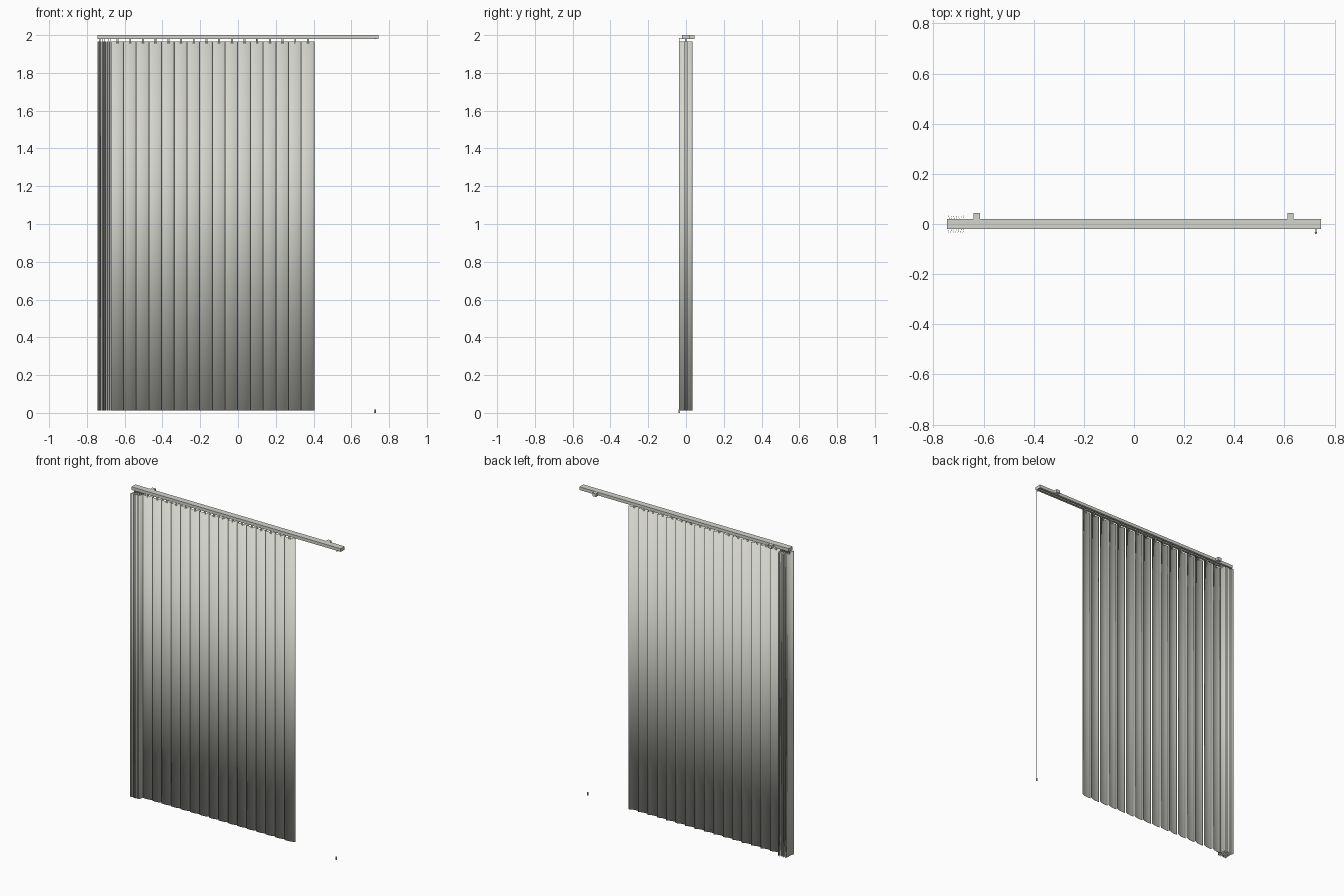
import bpy, bmesh, math

if "Cube" in bpy.data.objects:
    bpy.data.objects.remove(bpy.data.objects["Cube"])

def material(name, rgb):
    m = bpy.data.materials.new(name)
    m.diffuse_color = (*rgb, 1)
    m.use_nodes = True
    m.node_tree.nodes["Principled BSDF"].inputs["Base Color"].default_value = m.diffuse_color
    return m

PALE = material("warm pale grey", (0.66, 0.66, 0.61))

def finish(name, bm, smooth=False):
    bmesh.ops.recalc_face_normals(bm, faces=bm.faces[:])
    me = bpy.data.meshes.new(name)
    bm.to_mesh(me)
    bm.free()
    me.materials.append(PALE)
    for p in me.polygons:
        p.use_smooth = smooth
    ob = bpy.data.objects.new(name, me)
    bpy.context.collection.objects.link(ob)
    return ob

def prism(name, loop, axis, a, b, smooth=False):
    """Extrude a closed 2D outline along x (outline in y,z) or z (outline in x,y)."""
    bm = bmesh.new()
    put = (lambda p, t: (t, p[0], p[1])) if axis == "x" else (lambda p, t: (p[0], p[1], t))
    lo = [bm.verts.new(put(p, a)) for p in loop]
    hi = [bm.verts.new(put(p, b)) for p in loop]
    n = len(loop)
    for i in range(n):
        j = (i + 1) % n
        bm.faces.new((lo[i], lo[j], hi[j], hi[i]))
    bm.faces.new(lo)
    bm.faces.new(hi)
    return finish(name, bm, smooth)

def rect(x0, x1, y0, y1):
    return [(x0, y0), (x1, y0), (x1, y1), (x0, y1)]

def circle(x, y, r, n):
    return [(x + r * math.cos(2 * math.pi * i / n), y + r * math.sin(2 * math.pi * i / n))
            for i in range(n)]

# Head rail: channel with a slot underneath, closed by end caps
channel = [(-0.02, 1.98), (-0.006, 1.98), (-0.006, 1.983), (-0.016, 1.983), (-0.016, 1.996),
           (0.016, 1.996), (0.016, 1.983), (0.006, 1.983), (0.006, 1.98), (0.02, 1.98),
           (0.02, 2.0), (-0.02, 2.0)]
prism("head_rail", channel, "x", -0.742, 0.742)
for side, x in (("left", -0.742), ("right", 0.742)):
    s = 1 if x > 0 else -1
    prism("rail_end_" + side, rect(-0.02, 0.02, 1.979, 2.0), "x", x, x + s * 0.003)

# Wall brackets behind the rail
for side, x in (("left", -0.627), ("right", 0.624)):
    prism("bracket_" + side, rect(x - 0.0125, x + 0.0125, 0.02, 0.044), "z", 1.979, 1.999)

# Curved vane, smooth all round, with a hanger going up into the rail
def vane(name, x, y, angle):
    half, sag, thick, n = 0.0355, 0.006, 0.0012, 8
    us = [-1 + 2 * i / n for i in range(n + 1)]
    front = [(u * half, -sag * (0.6 - u * u)) for u in us]
    back = [(px, py + thick) for px, py in reversed(front)]
    c, s = math.cos(angle), math.sin(angle)
    loop = [(x + px * c - py * s, y + px * s + py * c) for px, py in front + back]
    prism(name, loop, "z", 0.012, 1.965, smooth=True)
    hook = [(x + px * c - py * s, y + px * s + py * c)
            for px, py in rect(-0.005, 0.005, -0.0035, -0.0015)]
    prism(name + "_hanger", hook, "z", 1.955, 1.986)

# Drawn vanes, slightly turned
for i in range(16):
    vane(f"drawn_vane_{i + 1}", -0.638 + i * 0.0672, -0.002, math.radians(10))

# Stacked vanes, turned edge-on at the left
for i in range(7):
    vane(f"stacked_vane_{i + 1}", -0.738 + i * 0.0098, -0.001, math.radians(88))

# Pull cord with its small weight
prism("cord_arm", rect(0.723, 0.727, -0.036, -0.018), "z", 1.982, 1.985)
prism("pull_cord", circle(0.725, -0.035, 0.0009, 6), "z", 0.015, 1.984)
prism("cord_weight", circle(0.725, -0.035, 0.0045, 12), "z", 0.0, 0.018)
